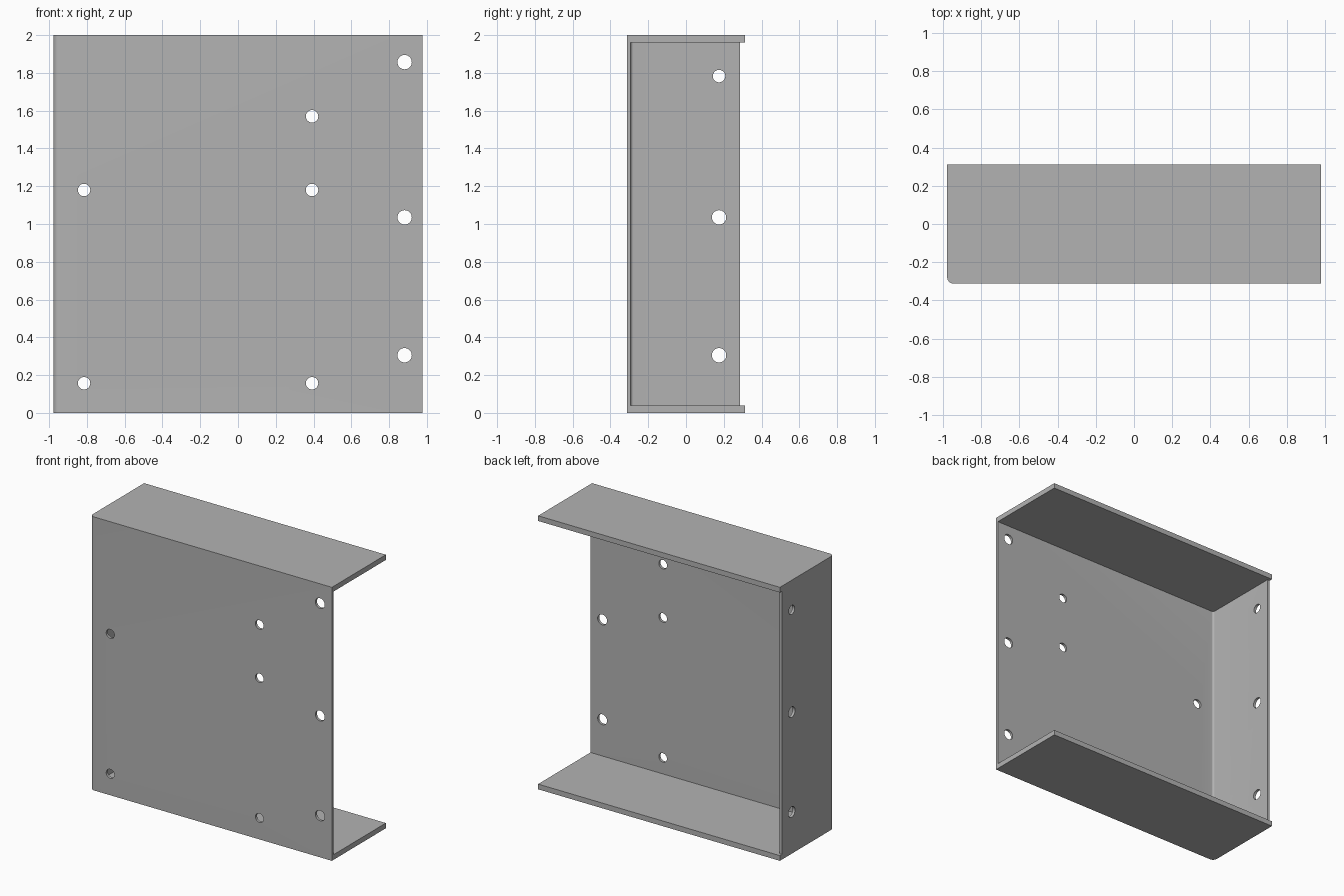
import bpy, bmesh, math
from mathutils import Matrix

if "Cube" in bpy.data.objects:
    bpy.data.objects.remove(bpy.data.objects["Cube"], do_unlink=True)

HX, HY, TOP = 0.978, 0.312, 2.0      # half width, half depth, height
WALL, FLANGE = 0.019, 0.038          # sheet and flange thickness
BEND = 0.034                         # outer bend radius
WALL_BACK = 0.287                    # back edge of the side wall

grey = bpy.data.materials.new("plain grey metal")
grey.use_nodes = True
colour = (0.45, 0.45, 0.45, 1)
grey.diffuse_color = colour
grey.node_tree.nodes["Principled BSDF"].inputs["Base Color"].default_value = colour


def finish(name, bm):
    bmesh.ops.recalc_face_normals(bm, faces=bm.faces)
    mesh = bpy.data.meshes.new(name)
    bm.to_mesh(mesh)
    bm.free()
    mesh.materials.append(grey)
    obj = bpy.data.objects.new(name, mesh)
    bpy.context.collection.objects.link(obj)
    return obj


def rounded_block(name, x0, x1, y0, y1, z0, z1, radius, steps=8):
    """Box whose front corner at x0, y0 is rounded."""
    bm = bmesh.new()
    pts = [(x1, y0), (x1, y1), (x0, y1)]
    for i in range(steps + 1):
        a = math.pi + i / steps * math.pi / 2
        pts.append((x0 + radius + radius * math.cos(a), y0 + radius + radius * math.sin(a)))
    face = bm.faces.new([bm.verts.new((x, y, z0)) for x, y in pts])
    ext = bmesh.ops.extrude_face_region(bm, geom=[face])
    verts = [v for v in ext["geom"] if isinstance(v, bmesh.types.BMVert)]
    bmesh.ops.translate(bm, vec=(0, 0, z1 - z0), verts=verts)
    return finish(name, bm)


def box(name, lo, hi):
    bm = bmesh.new()
    size = [b - a for a, b in zip(lo, hi)]
    mid = [(a + b) / 2 for a, b in zip(lo, hi)]
    bmesh.ops.create_cube(bm, size=1, matrix=Matrix.Translation(mid) @ Matrix.Diagonal((*size, 1)))
    return finish(name, bm)


def drill(name, centre, radius, axis):
    bm = bmesh.new()
    turn = Matrix.Rotation(math.pi / 2, 4, axis)
    bmesh.ops.create_cone(bm, cap_ends=True, segments=32, radius1=radius, radius2=radius,
                          depth=0.12, matrix=Matrix.Translation(centre) @ turn)
    return finish(name, bm)


# Folded bracket: solid block to be hollowed
bracket = rounded_block("folded_bracket", -HX, HX, -HY, HY, 0, TOP, BEND)

# Hollow, open at the back and the +x end
cutters = [rounded_block("hollow_cutter", -HX + WALL, HX + 0.2, -HY + WALL, HY + 0.2,
                         FLANGE, TOP - FLANGE, BEND - WALL),
           box("wall_edge_cutter", (-HX - 0.1, WALL_BACK, FLANGE), (0, HY + 0.1, TOP - FLANGE))]

# Holes through the front sheet
BIG, SMALL = 0.038, 0.033
for x, r, heights in ((0.882, BIG, (0.305, 1.035, 1.857)),
                      (0.392, SMALL, (0.157, 1.18, 1.57)),
                      (-0.815, SMALL, (0.157, 1.18))):
    for z in heights:
        cutters.append(drill("front_hole_cutter", (x, -HY, z), r, 'X'))

# Holes through the side wall
for z, r in ((0.305, BIG), (1.035, BIG), (1.783, SMALL)):
    cutters.append(drill("side_hole_cutter", (-HX, 0.175, z), r, 'Y'))

for cutter in cutters:
    mod = bracket.modifiers.new("cut", 'BOOLEAN')
    mod.operation, mod.solver, mod.object = 'DIFFERENCE', 'EXACT', cutter

# Apply the cuts and discard the cutters
bpy.context.view_layer.objects.active = bracket
for mod in list(bracket.modifiers):
    bpy.ops.object.modifier_apply(modifier=mod.name)
for cutter in cutters:
    bpy.data.objects.remove(cutter, do_unlink=True)

bpy.ops.object.select_all(action='DESELECT')
bracket.select_set(True)
bpy.ops.object.shade_smooth_by_angle(angle=math.radians(30))
